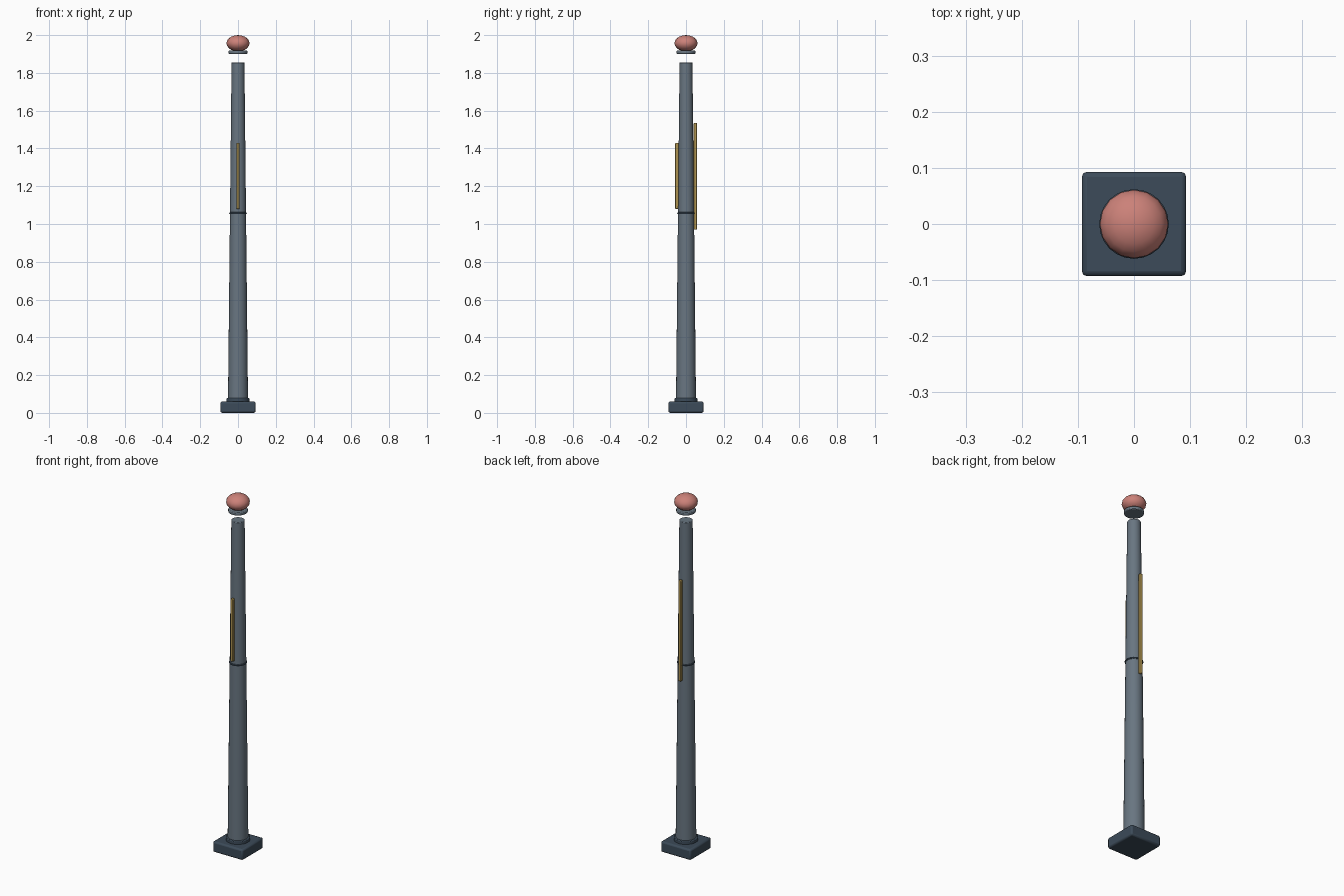
import bpy, math

if "Cube" in bpy.data.objects:
    bpy.data.objects.remove(bpy.data.objects["Cube"])


def material(name, rgb):
    m = bpy.data.materials.new(name)
    m.diffuse_color = (*rgb, 1)
    m.use_nodes = True
    m.node_tree.nodes["Principled BSDF"].inputs["Base Color"].default_value = m.diffuse_color
    return m


SLATE = material("slate", (0.14, 0.18, 0.22))
DARK = material("dark_slate", (0.045, 0.07, 0.10))
GOLD = material("gold", (0.42, 0.29, 0.08))
CORAL = material("coral", (0.60, 0.22, 0.19))


def finish(name, mat, bevel=0, segments=2):
    o = bpy.context.object
    o.name = name
    o.data.materials.append(mat)
    bpy.ops.object.transform_apply(location=False, rotation=False, scale=True)
    if bevel:
        b = o.modifiers.new("bevel", "BEVEL")
        b.width, b.segments, b.limit_method = bevel, segments, "ANGLE"
    bpy.ops.object.shade_smooth_by_angle(angle=math.radians(35))
    return o


def box(name, x, y, z, mat, bevel):
    bpy.ops.mesh.primitive_cube_add(
        size=1, location=[(a + b) / 2 for a, b in (x, y, z)])
    bpy.context.object.scale = [b - a for a, b in (x, y, z)]
    return finish(name, mat, bevel)


def cone(name, r1, r2, z1, z2, mat, bevel=0, sides=24):
    bpy.ops.mesh.primitive_cone_add(vertices=sides, radius1=r1, radius2=r2,
                                    depth=z2 - z1, location=(0, 0, (z1 + z2) / 2))
    return finish(name, mat, bevel)


# Square foot and round collar
box("base_plate", (-0.093, 0.093), (-0.093, 0.093), (0, 0.06), DARK, 0.009)
cone("base_collar", 0.062, 0.062, 0.055, 0.078, DARK, 0.004)

# Tapered shaft with a joint ring
cone("shaft", 0.053, 0.034, 0.06, 1.855, SLATE, 0.003)
bpy.ops.mesh.primitive_torus_add(major_radius=0.0405, minor_radius=0.006,
                                 major_segments=24, minor_segments=8,
                                 location=(0, 0, 1.057))
finish("joint_ring", DARK)

# Gold strips on the front and back
box("front_strip", (-0.008, 0.008), (-0.057, -0.039), (1.08, 1.43), GOLD, 0.003)
box("back_strip", (-0.008, 0.008), (0.041, 0.058), (0.97, 1.535), GOLD, 0.003)

# Floating cap disc and flattened knob
cone("cap_disc", 0.05, 0.05, 1.90, 1.918, SLATE, 0.004)
bpy.ops.mesh.primitive_uv_sphere_add(segments=16, ring_count=10, radius=1,
                                     location=(0, 0, 1.957))
bpy.context.object.scale = (0.061, 0.061, 0.043)
finish("knob", CORAL)
